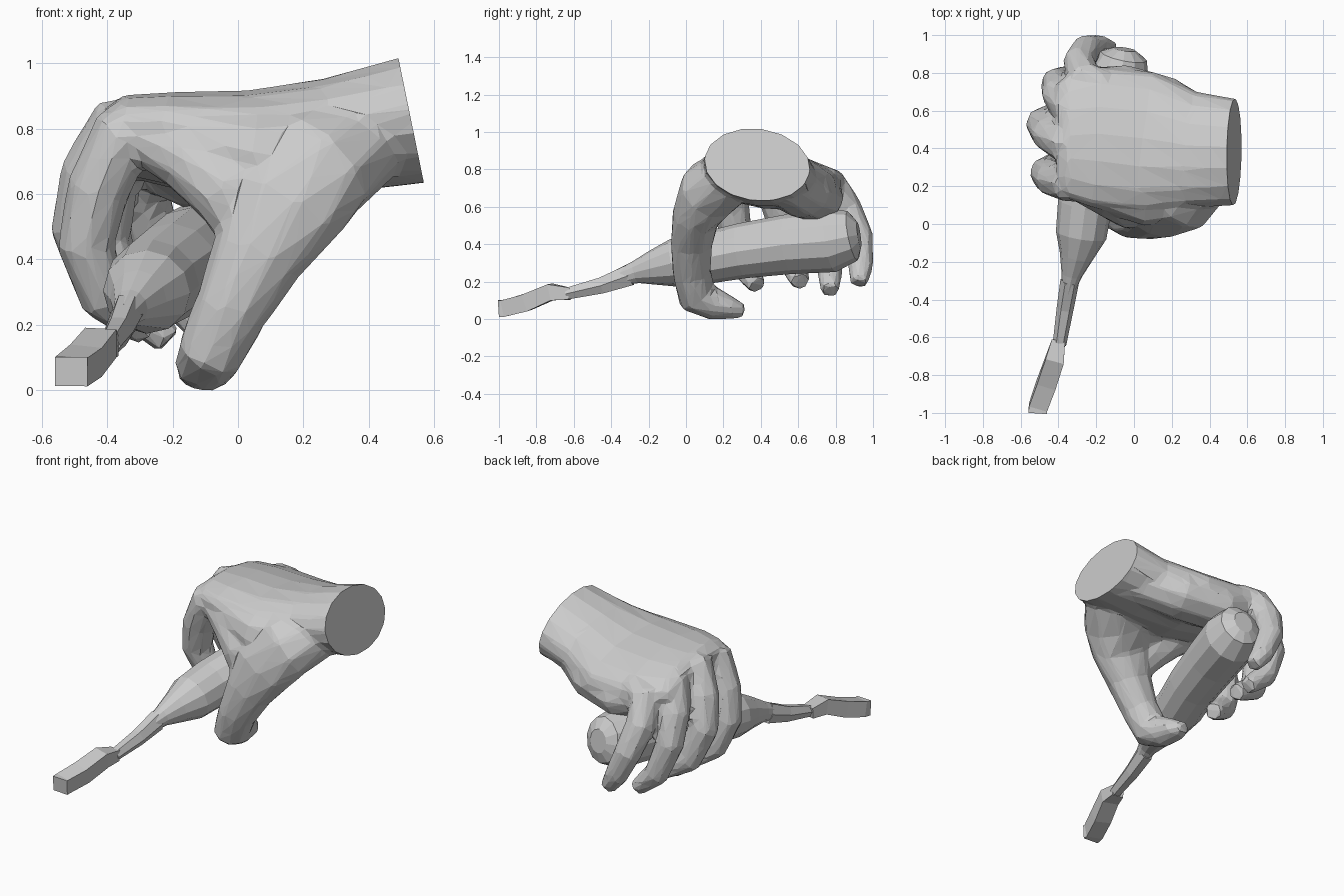
import bpy, bmesh
from math import sin, cos, pi
from mathutils import Vector


def loft(bm, sections, n, ref, phase=0.0):
    """Closed tube through sections (x, y, z, half width along ref, half thickness)."""
    pts = [Vector(s[:3]) for s in sections]
    rings = []
    for i, s in enumerate(sections):
        t = (pts[min(i + 1, len(pts) - 1)] - pts[max(i - 1, 0)]).normalized()
        r = Vector(ref)
        u = (r - t * r.dot(t)).normalized()
        v = t.cross(u)
        rings.append([bm.verts.new(pts[i] + u * s[3] * cos(phase + 2 * pi * k / n)
                                   + v * s[4] * sin(phase + 2 * pi * k / n)) for k in range(n)])
    faces = [bm.faces.new(rings[0]), bm.faces.new(rings[-1])]
    for a, b in zip(rings, rings[1:]):
        for k in range(n):
            j = (k + 1) % n
            faces.append(bm.faces.new((a[k], a[j], b[j], b[k])))
    bmesh.ops.recalc_face_normals(bm, faces=faces)


def make_object(name, bm):
    me = bpy.data.meshes.new(name)
    bm.to_mesh(me)
    bm.free()
    ob = bpy.data.objects.new(name, me)
    bpy.context.collection.objects.link(ob)
    return ob


hand = bmesh.new()

# palm, from wrist to knuckles
loft(hand, [(.62, .38, .84, .28, .2), (.53, .38, .825, .285, .197), (.3, .39, .78, .315, .175),
            (.05, .43, .75, .385, .16), (-.2, .46, .765, .38, .138),
            (-.36, .46, .78, .33, .115), (-.41, .46, .78, .29, .07)], 16, (0, 1, -.14))

# fleshy edge of the palm below the little finger
loft(hand, [(.42, .5, .75, .12, .13), (.17, .62, .67, .16, .13),
            (-.08, .69, .65, .16, .13), (-.25, .73, .7, .1, .1)], 10, (0, 1, 0))

# thumb and the web between thumb and index finger
loft(hand, [(.38, .26, .78, .17, .15), (.23, .13, .69, .21, .17), (.13, .055, .56, .2, .13),
            (.06, .03, .41, .145, .115), (-.02, .03, .25, .115, .105), (-.08, .06, .12, .105, .11),
            (-.1, .15, .08, .095, .09), (-.11, .24, .058, .08, .062),
            (-.115, .31, .04, .04, .04)], 10, (1, 0, 0))
loft(hand, [(-.33, .22, .79, .08, .07), (-.15, .15, .71, .11, .11),
            (-.02, .08, .6, .11, .12), (.03, .05, .47, .08, .08)], 10, (0, 1, 0))
loft(hand, [(-.3, .22, .79, .09, .08), (-.12, .17, .76, .12, .11),
            (.05, .13, .72, .14, .14), (.25, .16, .72, .15, .15)], 10, (0, 1, 0))

# fingers: index, middle, ring, little
fingers = [
    [(-.24, .22, .79), (-.355, .22, .775), (-.43, .24, .61), (-.465, .27, .44), (-.41, .31, .28), (-.28, .38, .18)],
    [(-.24, .41, .81), (-.37, .43, .795), (-.45, .48, .66), (-.487, .53, .49), (-.42, .57, .3), (-.26, .61, .2)],
    [(-.22, .59, .78), (-.345, .62, .76), (-.4, .69, .62), (-.41, .745, .46), (-.34, .77, .27), (-.21, .77, .15)],
    [(-.15, .73, .74), (-.27, .77, .72), (-.29, .86, .58), (-.25, .925, .43), (-.18, .935, .28), (-.12, .925, .19)],
]
radii = [.095, .105, .098, .09, .077, .053]
for path, scale in zip(fingers, (1, 1, .95, .9)):
    loft(hand, [(*p, r * scale, r * scale) for p, r in zip(path, radii)], 8, (0, 1, 0))

# fuse the hand into one faceted skin
raw = make_object("hand_parts", hand)
m = raw.modifiers.new("fuse", 'REMESH')
m.mode = 'VOXEL'
m.voxel_size = .016
m = raw.modifiers.new("relax", 'SMOOTH')
m.factor = .5
m.iterations = 6
m = raw.modifiers.new("facets", 'DECIMATE')
m.ratio = .05
ev = raw.evaluated_get(bpy.context.evaluated_depsgraph_get())
bm = bmesh.new()
bm.from_mesh(bpy.data.meshes.new_from_object(ev))
bpy.data.objects.remove(raw)

# flat slanted cut at the wrist
bmesh.ops.bisect_plane(bm, geom=bm.verts[:] + bm.edges[:] + bm.faces[:],
                       plane_co=(.53, .38, .825), plane_no=(.98, 0, .2), clear_outer=True)
bmesh.ops.holes_fill(bm, edges=[e for e in bm.edges if e.is_boundary], sides=0)
for f in bm.faces:
    f.smooth = False
make_object("hand", bm)

# tool handle, held in the palm
bm = bmesh.new()
loft(bm, [(-.05, .925, .45, .06, .07), (-.055, .89, .445, .125, .135), (-.08, .78, .42, .165, .17),
          (-.14, .55, .4, .16, .16), (-.2, .3, .365, .15, .148), (-.26, .1, .325, .145, .138),
          (-.28, -.06, .3, .135, .13), (-.305, -.17, .275, .09, .095),
          (-.33, -.27, .25, .055, .06), (-.35, -.36, .22, .035, .045)], 12, (1, 0, 0))
make_object("tool_handle", bm)

# tool shaft and square blade
bm = bmesh.new()
loft(bm, [(-.34, -.3, .235, .05, .065), (-.365, -.45, .18, .045, .05),
          (-.395, -.64, .135, .036, .036)], 6, (1, 0, 0))
loft(bm, [(-.4, -.62, .135, .05, .045), (-.42, -.72, .145, .07, .062), (-.465, -.85, .09, .072, .066),
          (-.508, -.97, .058, .07, .063), (-.51, -1, .056, .07, .063)], 4, (1, 0, 0), pi / 4)
make_object("tool_blade", bm)
